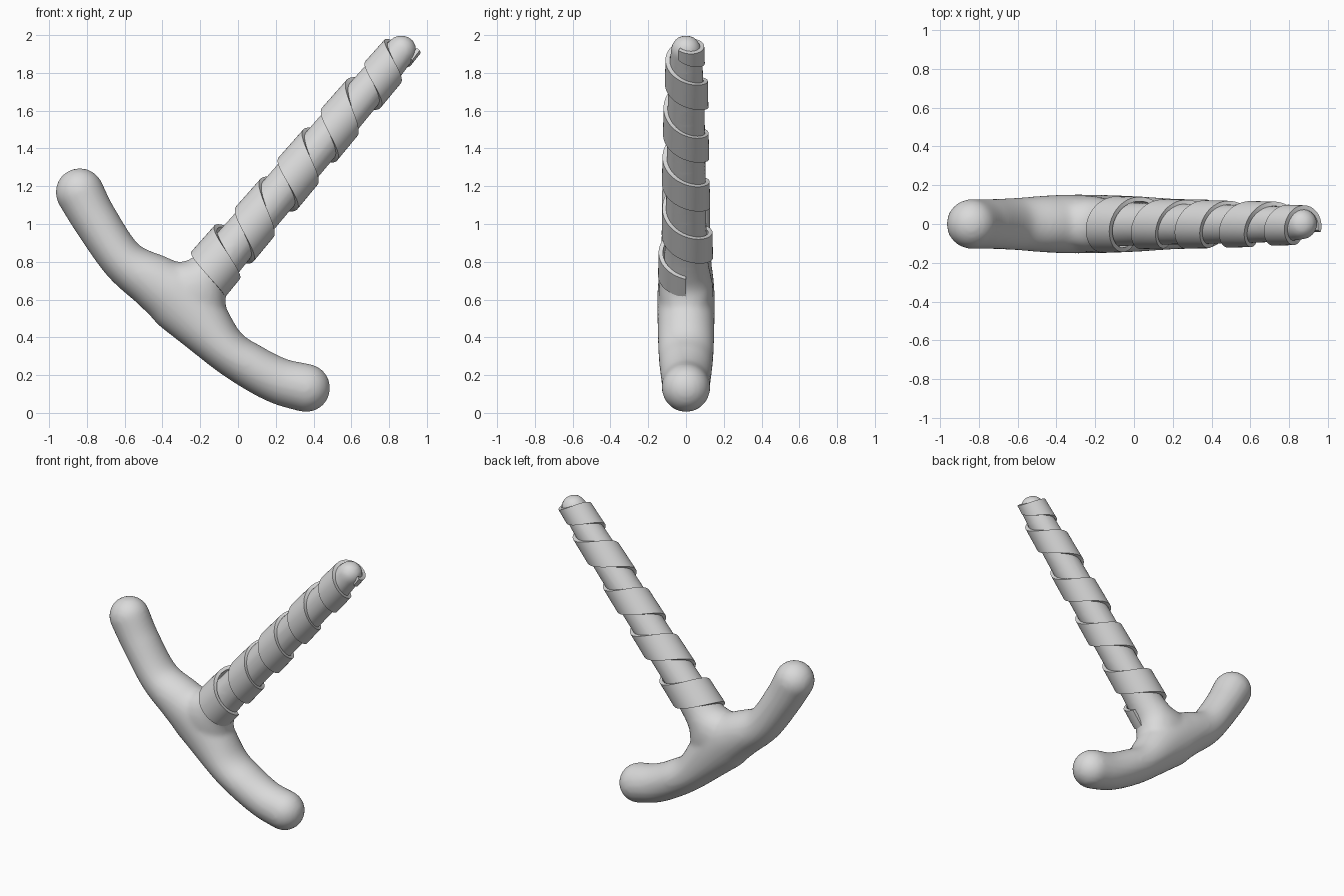
import bpy, bmesh, math
from mathutils import Vector

if "Cube" in bpy.data.objects:
    bpy.data.objects.remove(bpy.data.objects["Cube"])

grey = bpy.data.materials.new("light grey")
grey.diffuse_color = (0.7, 0.7, 0.7, 1)
grey.use_nodes = True
grey.node_tree.nodes["Principled BSDF"].inputs["Base Color"].default_value = grey.diffuse_color

# Shaft frame: origin at its base, A along the shaft, N across it to the upper left
ORIGIN = Vector((-0.16, 0, 0.725))
A = Vector((0.651, 0, 0.759))
N = Vector((-0.759, 0, 0.651))
Y = Vector((0, 1, 0))


def catmull(keys, steps):
    """Smooth curve through rows of numbers."""
    p = [Vector(k) for k in keys]
    p = [2 * p[0] - p[1]] + p + [2 * p[-1] - p[-2]]
    out = []
    for i in range(1, len(p) - 2):
        a, b, c, d = p[i - 1:i + 3]
        for s in range(steps):
            t = s / steps
            out.append(0.5 * (2 * b + (c - a) * t + (2 * a - 5 * b + 4 * c - d) * t * t
                              + (3 * b - a - 3 * c + d) * t ** 3))
    return out + [p[-2]]


def tube(bm, keys, round_start, round_end, sides=40):
    """Elliptical tube through (x, z, half width, half depth) with domed ends."""
    rows = catmull(keys, 8)
    pos = [Vector((r[0], 0, r[1])) for r in rows]
    stations = []
    for i, r in enumerate(rows):
        tan = (pos[min(i + 1, len(pos) - 1)] - pos[max(i - 1, 0)]).normalized()
        stations.append((pos[i], tan, r[2], r[3]))

    def dome(st, sign):
        c, tan, w, d = st
        return [(c + tan * sign * w * math.sin(a), tan, w * math.cos(a), d * math.cos(a))
                for a in [math.radians(k * 11) for k in range(1, 9)]]
    if round_end:
        stations += dome(stations[-1], 1)
    if round_start:
        stations = dome(stations[0], -1)[::-1] + stations
    rings = []
    for c, tan, w, d in stations:
        side = Vector((-tan.z, 0, tan.x))
        rings.append([bm.verts.new(c + side * w * math.cos(a) + Y * d * math.sin(a))
                      for a in [2 * math.pi * k / sides for k in range(sides)]])
    for r, q in zip(rings, rings[1:]):
        for k in range(sides):
            j = (k + 1) % sides
            bm.faces.new((r[k], r[j], q[j], q[k]))
    bm.faces.new(rings[0][::-1])
    bm.faces.new(rings[-1])


def make_object(name, bm):
    bmesh.ops.recalc_face_normals(bm, faces=bm.faces)
    mesh = bpy.data.meshes.new(name)
    bm.to_mesh(mesh)
    bm.free()
    mesh.materials.append(grey)
    ob = bpy.data.objects.new(name, mesh)
    bpy.context.collection.objects.link(ob)
    bpy.ops.object.select_all(action='DESELECT')
    ob.select_set(True)
    bpy.context.view_layer.objects.active = ob
    return ob


# Curved crossbar and shaft, fused into one soft body
bm = bmesh.new()
tube(bm, [(-0.838, 1.168, 0.128, 0.128), (-0.755, 1.02, 0.12, 0.128), (-0.605, 0.805, 0.118, 0.135),
          (-0.43, 0.685, 0.15, 0.148), (-0.283, 0.58, 0.178, 0.152), (-0.08, 0.35, 0.122, 0.148),
          (0.07, 0.245, 0.12, 0.14), (0.22, 0.168, 0.123, 0.13), (0.36, 0.132, 0.128, 0.128)], True, True)
shaft = [(-0.2, 0.2, 0.13), (-0.13, 0.215, 0.145), (-0.07, 0.185, 0.142), (0, 0.132, 0.132),
         (0.1, 0.116, 0.118), (0.3, 0.109, 0.11), (0.7, 0.105, 0.105), (1.1, 0.1, 0.1),
         (1.4, 0.092, 0.092), (1.574, 0.081, 0.081)]
tube(bm, [((ORIGIN + A * t).x, (ORIGIN + A * t).z, w, d) for t, w, d in shaft], False, True)
body = make_object("handle_and_shaft", bm)
remesh = body.modifiers.new("fuse", 'REMESH')
remesh.mode = 'VOXEL'
remesh.voxel_size = 0.014
remesh.use_smooth_shade = True
soften = body.modifiers.new("soften", 'SMOOTH')
soften.factor = 0.5
soften.iterations = 10
for m in ("fuse", "soften"):
    bpy.ops.object.modifier_apply(modifier=m)
bpy.ops.object.shade_smooth()

# Spiral wrap: (turns, position along shaft, half width, outer radius)
wrap = [(0, 0.034, 0.062, 0.143), (0.5, 0.135, 0.092, 0.15), (1, 0.30, 0.083, 0.134),
        (1.5, 0.475, 0.097, 0.126), (2, 0.66, 0.084, 0.13), (2.5, 0.82, 0.098, 0.124),
        (3, 0.994, 0.083, 0.122), (3.5, 1.17, 0.099, 0.121), (4, 1.357, 0.083, 0.115),
        (4.5, 1.485, 0.077, 0.107), (5.08, 1.605, 0.032, 0.088)]
bm = bmesh.new()
rings = []
for turn, t, half, rad in catmull(wrap, 24):
    a = 2 * math.pi * turn
    out = -N * math.cos(a) - Y * math.sin(a)   # starts on the right, passes the front
    rings.append([bm.verts.new(ORIGIN + A * (t + s * half) + out * (rad - inset))
                  for s, inset in ((-1, 0), (1, 0.003), (1, 0.026), (-1, 0.026))])
for r, q in zip(rings, rings[1:]):
    for k in range(4):
        j = (k + 1) % 4
        bm.faces.new((r[k], r[j], q[j], q[k]))
bm.faces.new(rings[0][::-1])
bm.faces.new(rings[-1])
make_object("spiral_wrap", bm)
bpy.ops.object.shade_smooth_by_angle(angle=math.radians(40))
